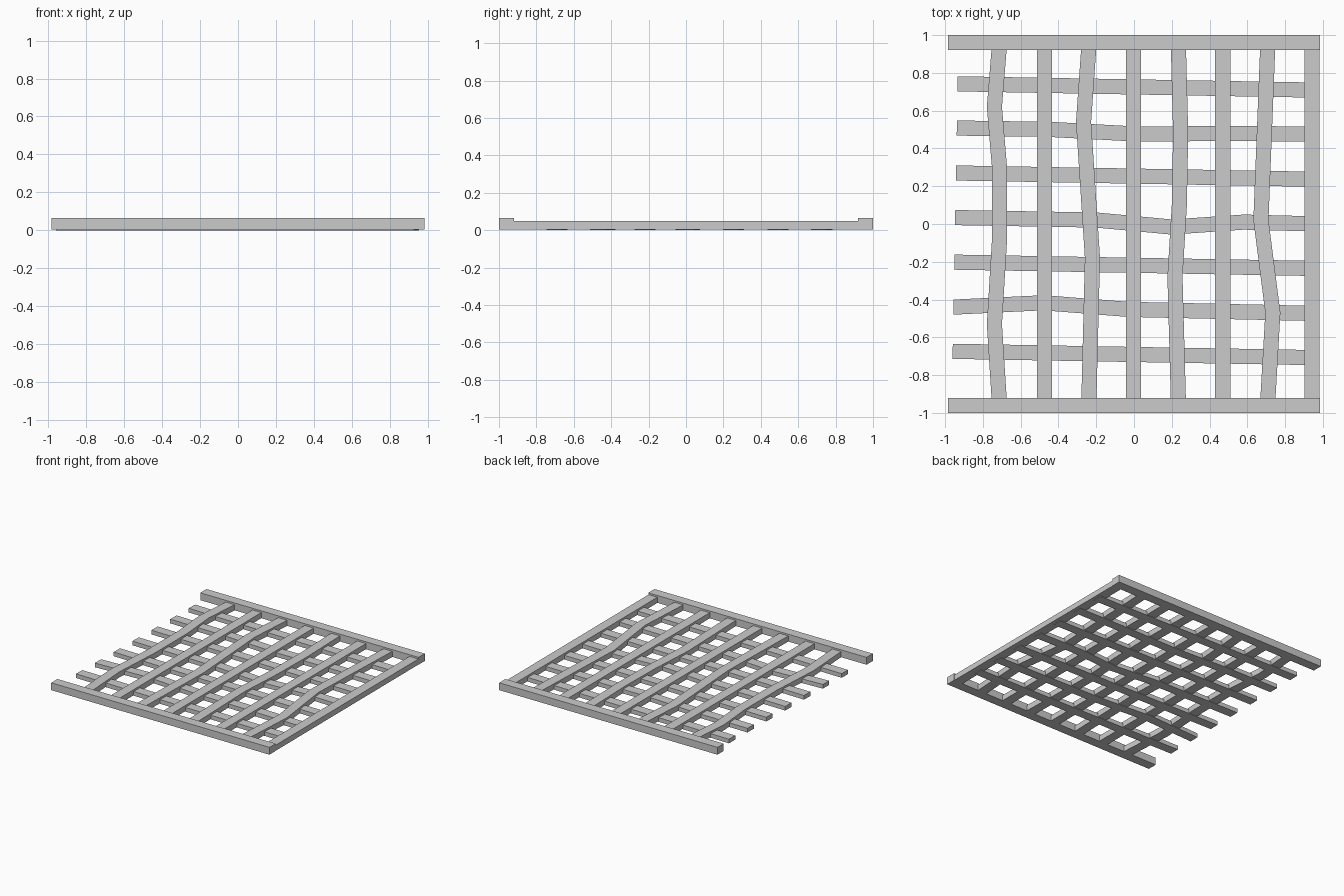
import bpy, bmesh

if "Cube" in bpy.data.objects:
    bpy.data.objects.remove(bpy.data.objects["Cube"])

def bar(name, path, width, z0, z1, along_y=False, slant=0.0):
    """Flat wooden bar swept along a few points (position along, position across)."""
    bm = bmesh.new()
    h = width / 2
    rings = []
    for t, c in path:
        ring = []
        for o, z in ((-h, z0), (h, z0), (h, z1), (-h, z1)):
            # slant skews the ends so they stay square to a tilted bar
            a, b = t + o * slant, c + o
            ring.append(bm.verts.new((b, a, z) if along_y else (a, b, z)))
        rings.append(ring)
    for r, s in zip(rings, rings[1:]):
        for i in range(4):
            j = (i + 1) % 4
            bm.faces.new((r[i], r[j], s[j], s[i]))
    bm.faces.new(rings[0])
    bm.faces.new(rings[-1][::-1])
    bmesh.ops.recalc_face_normals(bm, faces=bm.faces)
    me = bpy.data.meshes.new(name)
    bm.to_mesh(me)
    bm.free()
    ob = bpy.data.objects.new(name, me)
    bpy.context.collection.objects.link(ob)
    return ob

# Two thick rails, front and back
for name, y in (("front_rail", -0.96), ("back_rail", 0.96)):
    bar(name, [(-0.984, y), (0.984, y)], 0.08, 0.004, 0.064)

# Edge post joining the rails on the right
END = 0.94
bar("side_post", [(-END, 0.942), (END, 0.942)], 0.08, 0.004, 0.05, True)

# Lengthwise slats: end position, then inner bends (y, x)
long_slats = [
    (-0.713, [(-0.53, -0.739), (-0.1, -0.713), (0.31, -0.713), (0.62, -0.739)]),
    (-0.474, []),
    (-0.239, [(-0.18, -0.22), (0.54, -0.267)]),
    (-0.002, []),
    (0.235, [(-0.28, 0.217), (0.1, 0.24), (0.48, 0.247)]),
    (0.47, []),
    (0.708, [(-0.47, 0.735), (0.02, 0.672)]),
]
for i, (x, bends) in enumerate(long_slats):
    bar(f"long_slat_{i + 1}", [(-END, x)] + bends + [(END, x)],
        0.08, 0.004, 0.05, True)

# Cross slats, slightly tilted, running under the long ones: left x, left y, bends
cross_slats = [
    (-0.935, 0.742, []),
    (-0.938, 0.508, [(-0.45, 0.501), (0.02, 0.476), (0.55, 0.48)]),
    (-0.942, 0.27, []),
    (-0.947, 0.034, [(-0.2, 0.021), (0.2, -0.016), (0.58, 0.01)]),
    (-0.951, -0.202, []),
    (-0.955, -0.44, [(-0.48, -0.417), (-0.03, -0.452)]),
    (-0.96, -0.674, []),
]
for i, (x, y, bends) in enumerate(cross_slats):
    bar(f"cross_slat_{i + 1}", [(x, y)] + bends + [(x + 1.89, y - 0.033)],
        0.08, 0.0, 0.034, False, 0.018)
